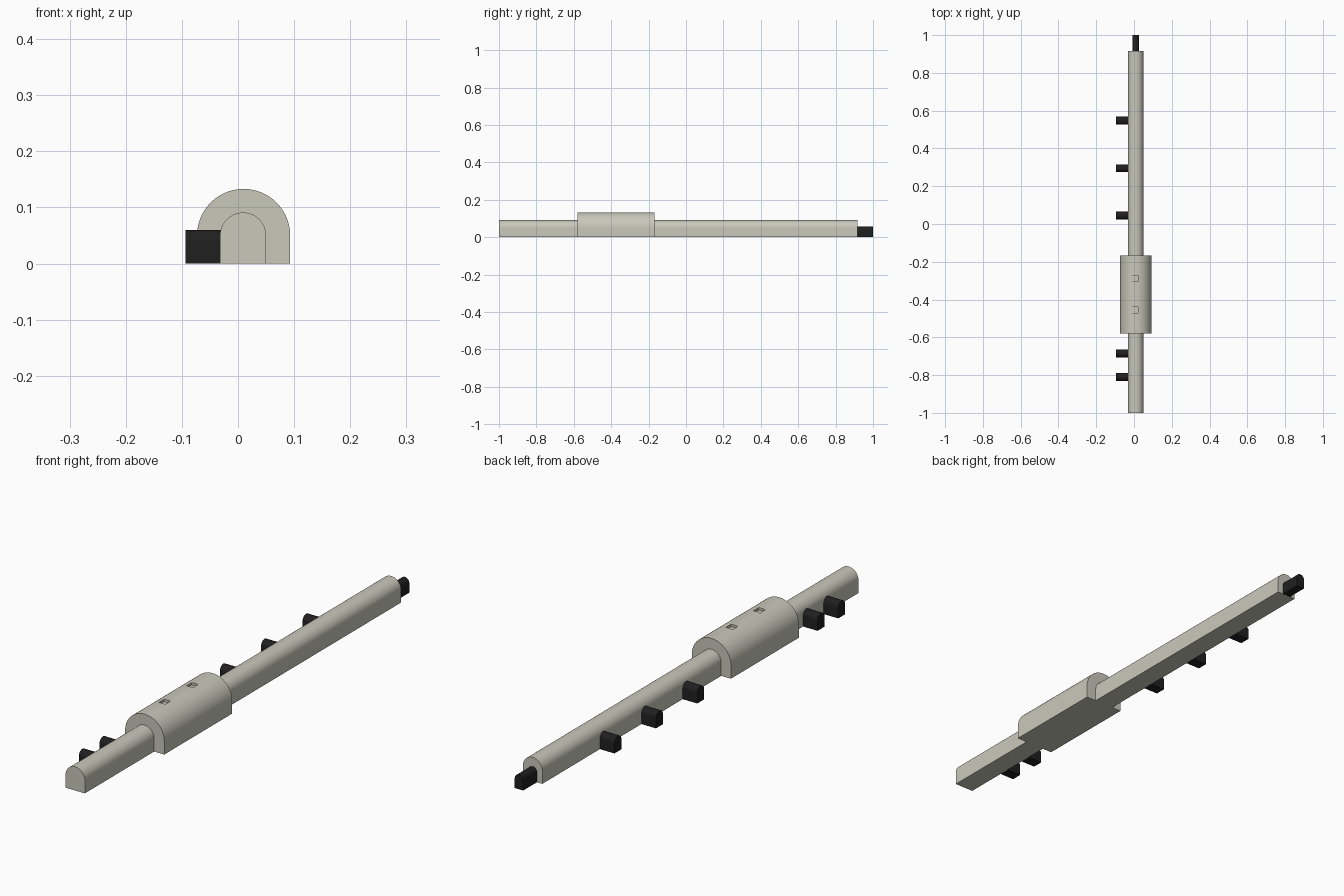
import bpy, bmesh, math
from mathutils import Matrix

if "Cube" in bpy.data.objects:
    bpy.data.objects.remove(bpy.data.objects["Cube"])

AXIS_X = 0.009  # centre line of the barrel


def material(name, rgb):
    m = bpy.data.materials.new(name)
    m.diffuse_color = (*rgb, 1)
    m.use_nodes = True
    m.node_tree.nodes["Principled BSDF"].inputs["Base Color"].default_value = m.diffuse_color
    return m


GREY = material("warm_grey", (0.58, 0.58, 0.50))
BLACK = material("black", (0.014, 0.014, 0.014))


def smooth(ob):
    bpy.ops.object.select_all(action='DESELECT')
    ob.select_set(True)
    bpy.context.view_layer.objects.active = ob
    bpy.ops.object.shade_smooth_by_angle(angle=math.radians(30))


def arch_bar(name, radius, height, start, length, mat, segments=32, along_x=False):
    """Flat-bottomed bar with a round top, extruded along y (or x)."""
    spring = height - radius
    profile = [(-radius, 0), (radius, 0)]
    for i in range(segments + 1):
        a = math.pi * i / segments
        profile.append((radius * math.cos(a), spring + radius * math.sin(a)))
    bm = bmesh.new()
    face = bm.faces.new([bm.verts.new((x, 0, z)) for x, z in profile])
    ext = bmesh.ops.extrude_face_region(bm, geom=[face])
    verts = [g for g in ext["geom"] if isinstance(g, bmesh.types.BMVert)]
    bmesh.ops.translate(bm, verts=verts, vec=(0, length, 0))
    if along_x:
        bm.transform(Matrix.Rotation(-math.pi / 2, 4, 'Z'))
    bm.transform(Matrix.Translation(start))
    bmesh.ops.recalc_face_normals(bm, faces=bm.faces)
    me = bpy.data.meshes.new(name)
    bm.to_mesh(me)
    bm.free()
    me.materials.append(mat)
    ob = bpy.data.objects.new(name, me)
    bpy.context.collection.objects.link(ob)
    smooth(ob)
    return ob


# Long barrel and thick sleeve
arch_bar("barrel", 0.041, 0.091, (AXIS_X, -1, 0), 1.917, GREY)
sleeve = arch_bar("sleeve", 0.083, 0.133, (AXIS_X + 0.001, -0.58, 0), 0.412, GREY, 48)

# Two small square notches in the top of the sleeve
for y in (-0.455, -0.288):
    bpy.ops.mesh.primitive_cube_add(size=1, location=(AXIS_X - 0.002, y, 0.145))
    cutter = bpy.context.object
    cutter.name = "notch_cutter"
    cutter.scale = (0.028, 0.032, 0.044)
    cutter.hide_render = True
    cutter.data.materials.append(GREY)
    mod = sleeve.modifiers.new("notch", 'BOOLEAN')
    mod.operation = 'DIFFERENCE'
    mod.solver = 'EXACT'
    mod.object = cutter
    bpy.context.view_layer.objects.active = sleeve
    bpy.ops.object.modifier_apply(modifier=mod.name)
    bpy.data.objects.remove(cutter)
smooth(sleeve)

# End plug
arch_bar("end_plug", 0.018, 0.056, (AXIS_X, 0.915, 0), 0.085, BLACK, 16)

# Side pegs
for i, y in enumerate((-0.81, -0.685, 0.045, 0.295, 0.547)):
    arch_bar(f"side_peg_{i + 1}", 0.021, 0.060, (-0.094, y, 0), 0.064, BLACK, 16, along_x=True)
